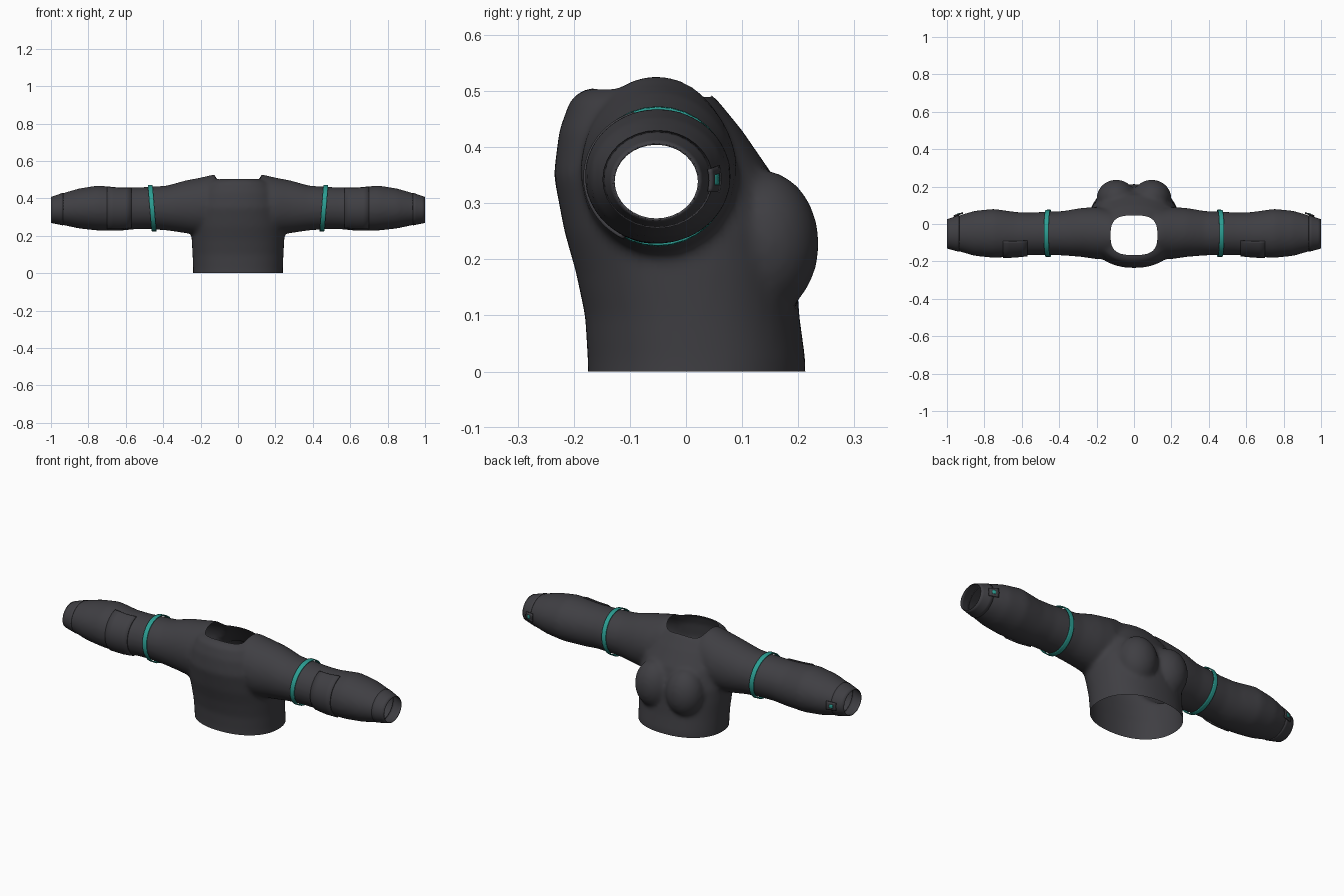
import bpy, bmesh
from math import sin, cos, pi, copysign
from mathutils import Matrix, Vector

if "Cube" in bpy.data.objects:
    bpy.data.objects.remove(bpy.data.objects["Cube"])


def material(name, rgb):
    m = bpy.data.materials.new(name)
    m.use_nodes = True
    color = (*rgb, 1)
    m.diffuse_color = color
    bsdf = m.node_tree.nodes["Principled BSDF"]
    bsdf.inputs["Base Color"].default_value = color
    bsdf.inputs["Roughness"].default_value = 0.8
    return m


charcoal = material("charcoal fabric", (0.05, 0.049, 0.056))
teal = material("teal trim", (0.025, 0.34, 0.29))

# Sleeve stations: x, front y, back y, low z, high z
SLEEVE = [
    (0, -.18, .06, .2, .5), (.13, -.185, .08, .2, .527),
    (.2, -.187, .09, .205, .51), (.28, -.175, .085, .215, .495),
    (.38, -.167, .068, .23, .467), (.47, -.165, .065, .236, .461),
    (.55, -.165, .06, .236, .457), (.63, -.173, .063, .228, .457),
    (.75, -.18, .08, .229, .468), (.85, -.17, .07, .24, .452),
    (.92, -.15, .05, .255, .432), (1, -.128, .022, .272, .405),
    (1.06, -.126, .02, .274, .403)]

# Torso stations: z, half width, front y, back y
TORSO = [
    (-.06, .24, -.175, .213), (.02, .24, -.175, .213), (.1, .243, -.18, .202),
    (.18, .248, -.197, .197), (.25, .25, -.217, .19), (.35, .24, -.236, .155),
    (.43, .21, -.226, .1), (.485, .17, -.206, .055), (.505, .13, -.18, .03)]

NECK_Y, NECK_RX, NECK_RY = -.06, .125, .106


def oval(a, power):
    """Point of a unit superellipse."""
    c, s = cos(a), sin(a)
    return (copysign(abs(c) ** (2 / power), c), copysign(abs(s) ** (2 / power), s))


def sleeve_point(x, a, offset=0, side=1):
    for lo, hi in zip(SLEEVE, SLEEVE[1:]):
        if x <= hi[0]:
            break
    t = (x - lo[0]) / (hi[0] - lo[0])
    f, b, d, u = (p + (q - p) * t for p, q in zip(lo[1:], hi[1:]))
    return Vector((side * x, (f + b) / 2 + ((b - f) / 2 + offset) * cos(a),
                   (d + u) / 2 + ((u - d) / 2 + offset) * sin(a)))


def loft(bm, rings, closed=True, caps=True):
    """Skin a list of point rings."""
    rows = [[bm.verts.new(p) for p in ring] for ring in rings]
    n = len(rows[0])
    for r, s in zip(rows, rows[1:]):
        for i in range(n if closed else n - 1):
            j = (i + 1) % n
            bm.faces.new((r[i], r[j], s[j], s[i]))
    if caps:
        bm.faces.new(rows[0])
        bm.faces.new(rows[-1])


def add_object(name, bm, mat):
    bmesh.ops.recalc_face_normals(bm, faces=bm.faces)
    me = bpy.data.meshes.new(name)
    bm.to_mesh(me)
    bm.free()
    me.materials.append(mat)
    ob = bpy.data.objects.new(name, me)
    bpy.context.collection.objects.link(ob)
    return ob


def bake(ob):
    """Replace the mesh with its modified form."""
    graph = bpy.context.evaluated_depsgraph_get()
    me = bpy.data.meshes.new_from_object(ob.evaluated_get(graph))
    ob.modifiers.clear()
    ob.data = me
    me.materials.clear()
    me.materials.append(charcoal)


def smooth(ob, angle=0.7):
    bpy.ops.object.select_all(action='DESELECT')
    ob.select_set(True)
    bpy.context.view_layer.objects.active = ob
    bpy.ops.object.shade_smooth_by_angle(angle=angle)


SEG = 48
turn = [2 * pi * i / SEG for i in range(SEG)]

# Garment volume: torso, one tube for both sleeves, two rounded lobes behind
bm = bmesh.new()
rings = []
for z, w, f, b in TORSO:
    ring = [oval(a, 2.2) for a in turn]
    rings.append([(w * u, (f + b) / 2 + (b - f) / 2 * v, z) for u, v in ring])
loft(bm, rings)
stations = [(s[0], -1) for s in SLEEVE[:0:-1]] + [(s[0], 1) for s in SLEEVE]
loft(bm, [[sleeve_point(x, a, 0.001, side) for a in turn] for x, side in stations])
for side in (1, -1):
    bmesh.ops.create_uvsphere(
        bm, u_segments=32, v_segments=20, radius=1,
        matrix=Matrix.Translation((side * .095, .137, .228)) @ Matrix.Diagonal((.105, .1, .13, 1)))
garment = add_object("garment_body", bm, charcoal)
mod = garment.modifiers.new("blend", 'REMESH')
mod.mode = 'VOXEL'
mod.voxel_size = 0.011
mod = garment.modifiers.new("soften", 'SMOOTH')
mod.factor = 0.5
mod.iterations = 8
bake(garment)

# Cutter for the hem, the cuffs and the neck
bm = bmesh.new()
for centre in ((0, 0, -.5), (1.5, 0, .5), (-1.5, 0, .5)):
    size = (1.2, 1, 1, 1) if centre[0] == 0 else (1, 1, .9, 1)
    bmesh.ops.create_cube(bm, size=1, matrix=Matrix.Translation(centre) @ Matrix.Diagonal(size))
outline = [oval(a + 0.01, 3) for a in turn]
loft(bm, [[(NECK_RX * u, NECK_Y + NECK_RY * v, z) for u, v in outline] for z in (.3, .7)])
cutter = add_object("opening_cutter", bm, charcoal)
cutter.hide_render = True
mod = garment.modifiers.new("openings", 'BOOLEAN')
mod.operation = 'DIFFERENCE'
mod.solver = 'EXACT'
mod.object = cutter
bake(garment)
bpy.data.objects.remove(cutter)


def is_opening(face):
    x, y, z = face.calc_center_median()
    inside = abs(x / NECK_RX) ** 3 + abs((y - NECK_Y) / NECK_RY) ** 3
    return z < 0.0005 or abs(x) > 0.9995 or (z > 0.29 and inside < 1.001)


# Leave an open cloth shell
bm = bmesh.new()
bm.from_mesh(garment.data)
bmesh.ops.delete(bm, geom=[f for f in bm.faces if is_opening(f)], context='FACES')
bm.to_mesh(garment.data)
bm.free()
smooth(garment)


def sleeve_plate(name, side, x0, x1, a0, a1, offset, mat, slant=0, steps=32, thick=.006):
    """Thin plate that follows the sleeve between two stations and two angles."""
    closed = a1 - a0 > 2 * pi - 0.01
    count = steps if closed else steps + 1
    bm = bmesh.new()
    rows = []
    for k in range(5):
        x = x0 + (x1 - x0) * k / 4
        angles = [a0 + (a1 - a0) * i / steps for i in range(count)]
        rows.append([sleeve_point(x + slant * sin(a), a, offset, side) for a in angles])
    loft(bm, rows, closed, caps=False)
    bmesh.ops.recalc_face_normals(bm, faces=bm.faces)
    # Turn the plate outward from the sleeve axis
    face = next(iter(bm.faces))
    out = face.calc_center_median() - Vector((side * (x0 + x1) / 2, -.055, .345))
    flip = face.normal.dot(out) < 0
    ob = add_object(name, bm, mat)
    if flip:
        ob.data.flip_normals()
    mod = ob.modifiers.new("thickness", 'SOLIDIFY')
    mod.thickness = thick
    mod.offset = -1
    smooth(ob, 0.6)


# Sleeve trim on both arms
for side, label in ((1, "left"), (-1, "right")):
    sleeve_plate(label + "_arm_band", side, .447, .472, 0, 2 * pi, .011, teal, slant=.01, thick=.005)
    sleeve_plate(label + "_elbow_panel", side, .57, .70, pi * .6, pi * 1.35, .006, charcoal)
    sleeve_plate(label + "_cuff", side, .935, 1, 0, 2 * pi, .003, charcoal, thick=.004)
    sleeve_plate(label + "_cuff_tag", side, .915, .965, -.24, .24, .012, charcoal, steps=6)
    sleeve_plate(label + "_cuff_stud", side, .932, .95, -.1, .1, .014, teal, steps=4)
